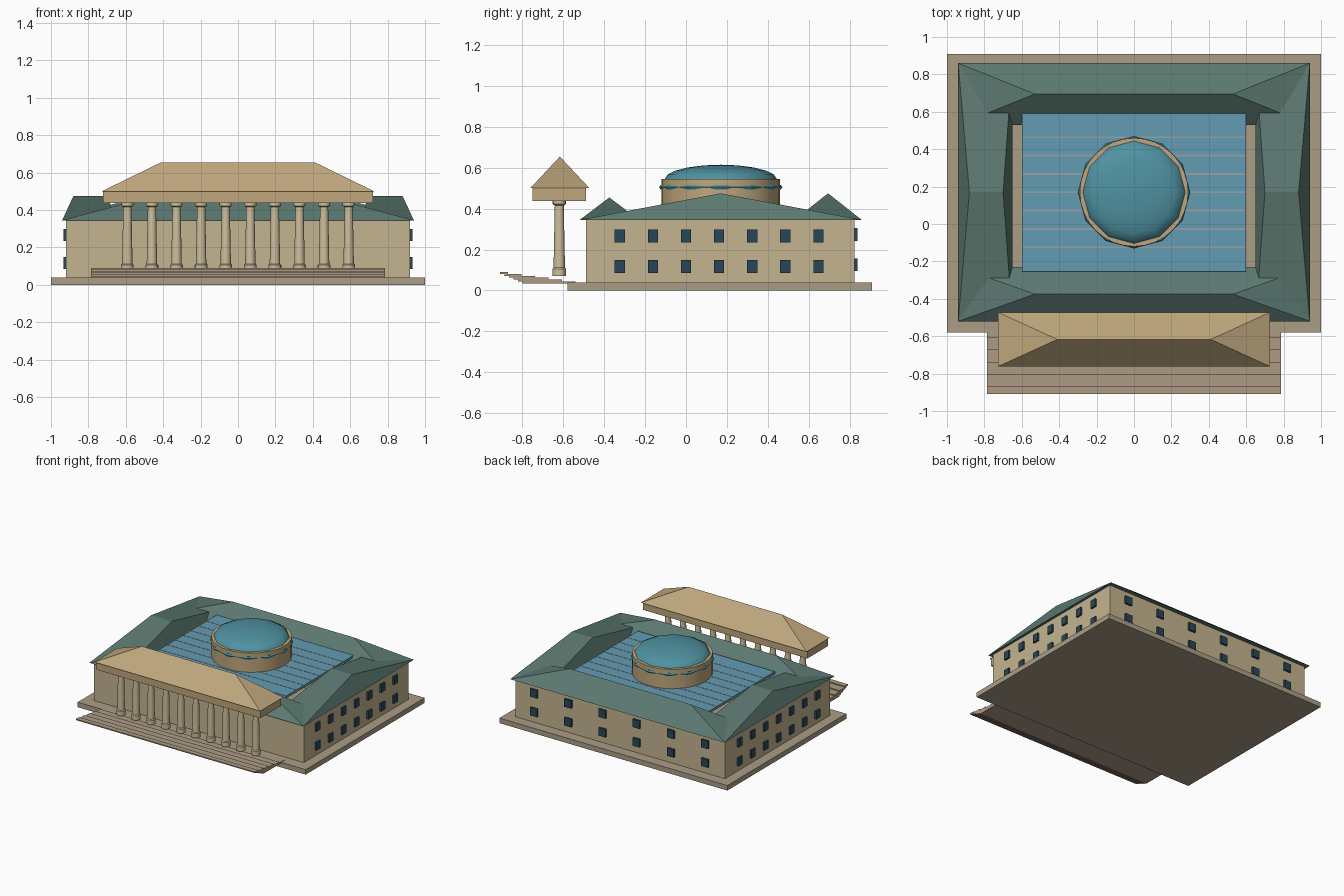
import bpy, bmesh, math

if "Cube" in bpy.data.objects:
    bpy.data.objects.remove(bpy.data.objects["Cube"])


def mat(name, r, g, b):
    m = bpy.data.materials.new(name)
    m.diffuse_color = (*[(c / 255) ** 2.2 for c in (r, g, b)], 1)
    m.use_nodes = True
    m.node_tree.nodes["Principled BSDF"].inputs["Base Color"].default_value = m.diffuse_color
    return m


STONE = mat("stone", 196, 178, 142)
PLINTH = mat("plinth_stone", 168, 156, 132)
STEP = mat("step_stone", 172, 154, 132)
TAN = mat("tan_stone", 190, 166, 124)
COLUMN = mat("column_stone", 205, 190, 155)
GREEN = mat("green_roof", 92, 120, 112)
GLASS = mat("glass", 98, 155, 178)
DOME = mat("dome_glass", 80, 145, 160)
DARK = mat("window_glass", 45, 72, 88)
BAR = mat("bar_metal", 150, 160, 165)


def make(name, verts, faces, m):
    me = bpy.data.meshes.new(name)
    me.from_pydata(verts, [], faces)
    bm = bmesh.new()
    bm.from_mesh(me)
    bmesh.ops.recalc_face_normals(bm, faces=bm.faces)
    bm.to_mesh(me)
    bm.free()
    ob = bpy.data.objects.new(name, me)
    bpy.context.collection.objects.link(ob)
    me.materials.append(m)
    return ob


def box(name, x0, x1, y0, y1, z0, z1, m):
    v = [(x, y, z) for z in (z0, z1) for x, y in ((x0, y0), (x1, y0), (x1, y1), (x0, y1))]
    f = [(0, 1, 2, 3), (4, 5, 6, 7)] + [(i, (i + 1) % 4, (i + 1) % 4 + 4, i + 4) for i in range(4)]
    return make(name, v, f, m)


def hip(name, x0, x1, y0, y1, z0, z1, r0, r1, m):
    # hipped roof whose ridge runs along x from r0 to r1
    y = (y0 + y1) / 2
    v = [(x0, y0, z0), (x1, y0, z0), (x1, y1, z0), (x0, y1, z0), (r0, y, z1), (r1, y, z1)]
    return make(name, v, [(0, 1, 2, 3), (0, 1, 5, 4), (2, 3, 4, 5), (1, 2, 5), (3, 0, 4)], m)


def lathe(name, profile, n, cx, cy, m, angle=40):
    v = [(cx + r * math.cos(2 * math.pi * k / n), cy + r * math.sin(2 * math.pi * k / n), z)
         for r, z in profile for k in range(n)]
    f = [(j * n + k, j * n + (k + 1) % n, (j + 1) * n + (k + 1) % n, (j + 1) * n + k)
         for j in range(len(profile) - 1) for k in range(n)]
    f += [tuple(range(n)), tuple(range(len(v) - n, len(v)))]
    ob = make(name, v, f, m)
    smooth(ob, angle)
    return ob


def smooth(ob, angle):
    bpy.ops.object.select_all(action='DESELECT')
    ob.select_set(True)
    bpy.context.view_layer.objects.active = ob
    bpy.ops.object.shade_smooth_by_angle(angle=math.radians(angle))


# Plinth and the front steps
box("plinth", -1, 1, -0.58, 0.91, 0, 0.04, PLINTH)
for i in range(6):
    z = 0.035 + 0.0092 * i
    box(f"step_{i}", -0.785, 0.785, -0.80 - 0.022 * i, -0.54 - 0.066 * i, z, z + 0.0092, STEP)

# Four wings around the courtyard
box("front_wing", -0.92, 0.92, -0.49, -0.255, 0.04, 0.345, STONE)
box("back_wing", -0.92, 0.92, 0.555, 0.825, 0.04, 0.345, STONE)
hip("front_wing_roof", -0.94, 0.94, -0.52, -0.23, 0.345, 0.455, -0.53, 0.53, GREEN)
hip("back_wing_roof", -0.94, 0.94, 0.53, 0.86, 0.345, 0.475, -0.53, 0.53, GREEN)
for s, side in ((-1, "left"), (1, "right")):
    a, b = sorted((s * 0.67, s * 0.92))
    box(f"{side}_wing", a, b, -0.255, 0.555, 0.04, 0.345, STONE)
    a, b = sorted((s * 0.65, s * 0.94))
    r0, r1 = sorted((s * 0.70, s * 0.88))
    hip(f"{side}_wing_roof", a, b, -0.52, 0.86, 0.345, 0.475, r0, r1, GREEN)
    # side windows
    for row, z in enumerate((0.085, 0.234)):
        for i in range(7):
            y = 0.162 + 0.162 * (i - 3)
            a, b = sorted((s * 0.91, s * 0.934))
            box(f"{side}_window_{row}_{i}", a, b, y - 0.025, y + 0.025, z, z + 0.063, DARK)

# Back windows
for row, z in enumerate((0.094, 0.242)):
    for i in range(6):
        x = 0.3 * (i - 2.5)
        box(f"back_window_{row}_{i}", x - 0.03, x + 0.03, 0.815, 0.84, z, z + 0.063, DARK)

# Glass courtyard roof with bars
box("glass_roof", -0.60, 0.60, -0.255, 0.592, 0.373, 0.392, GLASS)
for i in range(7):
    y = 0.17 + 0.098 * (i - 3)
    box(f"glass_bar_{i}", -0.60, 0.60, y - 0.005, y + 0.005, 0.37, 0.394, BAR)

# Central drum, glass band and dome
lathe("drum", [(0.29, 0.38), (0.29, 0.545)], 32, 0, 0.17, TAN)
bpy.ops.mesh.primitive_torus_add(major_segments=12, minor_segments=6, major_radius=0.288,
                                 minor_radius=0.013, location=(0, 0.17, 0.505))
band = bpy.context.object
band.name = "drum_band"
band.data.materials.append(DOME)
dome = [(0.274 * math.cos(a), 0.545 + 0.07 * math.sin(a))
        for a in (math.radians(d) for d in (0, 18, 36, 54, 72, 89.9))]
lathe("dome", dome, 12, 0, 0.17, DOME)

# Portico columns
profile = [(0.034, 0.07), (0.034, 0.106), (0.028, 0.112), (0.022, 0.415),
           (0.032, 0.422), (0.032, 0.44)]
for i in range(10):
    lathe(f"column_{i}", profile, 16, 0.1315 * (i - 4.5), -0.62, COLUMN)

# Portico beam and roof
box("portico_beam", -0.722, 0.722, -0.75, -0.49, 0.438, 0.50, TAN)
hip("portico_roof", -0.728, 0.728, -0.762, -0.472, 0.50, 0.655, -0.41, 0.41, TAN)
